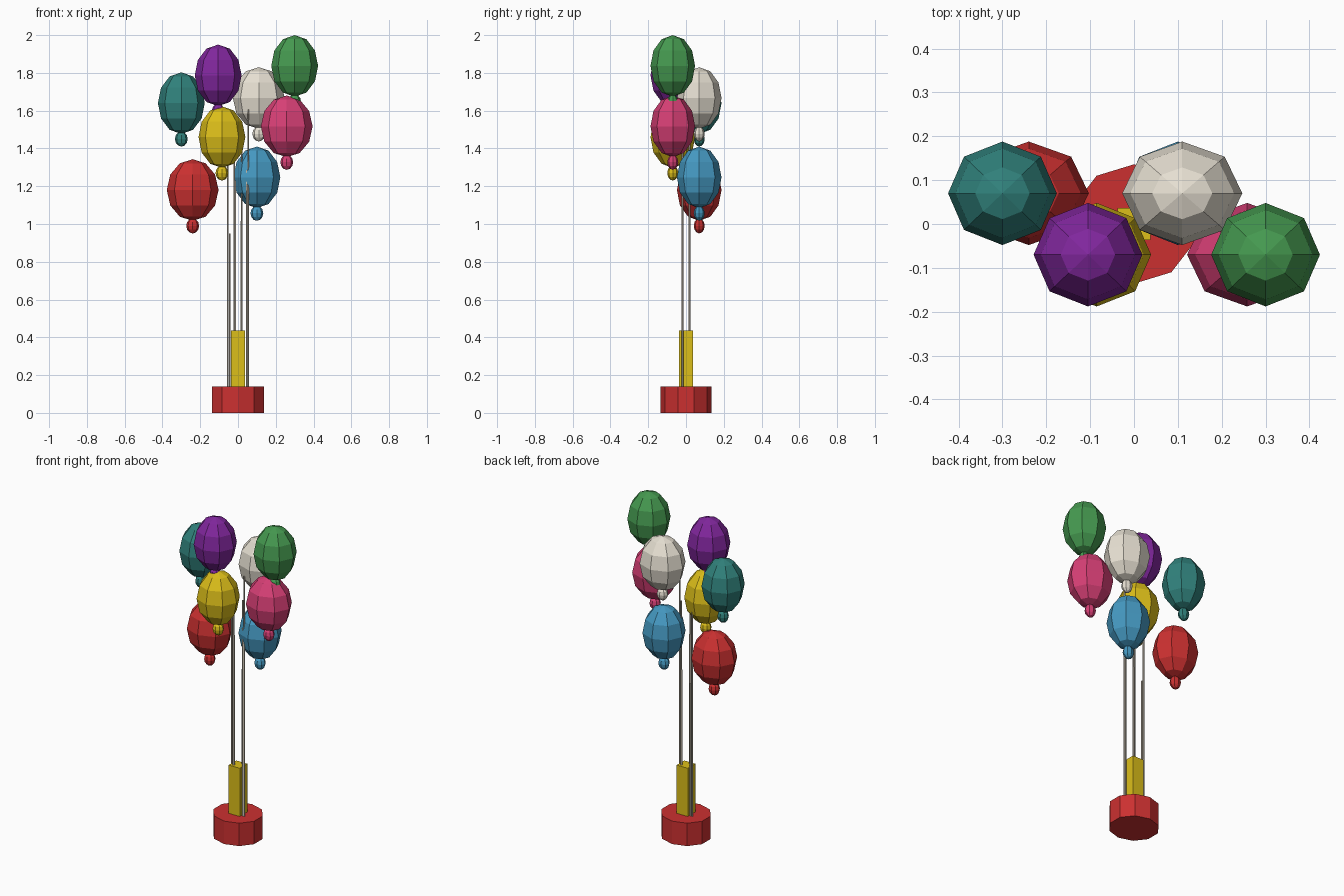
import bpy, math

if "Cube" in bpy.data.objects:
    bpy.data.objects.remove(bpy.data.objects["Cube"])


def material(name, rgb):
    m = bpy.data.materials.new(name)
    m.diffuse_color = (*rgb, 1)
    m.use_nodes = True
    m.node_tree.nodes["Principled BSDF"].inputs["Base Color"].default_value = m.diffuse_color
    return m


def finish(name, scale, mat):
    o = bpy.context.object
    o.name = name
    o.scale = scale
    o.data.materials.append(mat)
    bpy.ops.object.transform_apply(location=False, rotation=False, scale=True)
    return o


def ellipsoid(name, loc, scale, mat):
    bpy.ops.mesh.primitive_uv_sphere_add(segments=8, ring_count=6, radius=1, location=loc)
    return finish(name, scale, mat)


red = material("red", (0.60, 0.03, 0.03))
yellow = material("yellow", (0.72, 0.52, 0.01))
string_mat = material("string", (0.62, 0.56, 0.46))

# weighted base: ten-sided drum with a corner facing the back
bpy.ops.mesh.primitive_cylinder_add(vertices=10, radius=1, depth=1, location=(0, 0, 0.07))
finish("base", (0.145, 0.136, 0.14), red)

# square post standing through the base
bpy.ops.mesh.primitive_cube_add(size=1, location=(0, 0, 0.2175))
finish("post", (0.075, 0.073, 0.435), yellow)

# balloons: colour name, material, x, y, centre height
balloons = [
    ("red", red, -0.24, 0.07, 1.18),
    ("blue", material("blue", (0.06, 0.32, 0.54)), 0.10, 0.07, 1.247),
    ("yellow", yellow, -0.085, -0.07, 1.46),
    ("pink", material("pink", (0.68, 0.05, 0.18)), 0.258, -0.07, 1.517),
    ("teal", material("teal", (0.03, 0.22, 0.20)), -0.30, 0.07, 1.64),
    ("purple", material("purple", (0.22, 0.02, 0.34)), -0.105, -0.07, 1.787),
    ("white", material("cream", (0.80, 0.75, 0.65)), 0.11, 0.07, 1.667),
    ("green", material("green", (0.06, 0.32, 0.08)), 0.30, -0.07, 1.837),
]
for i, (name, mat, x, y, z) in enumerate(balloons):
    width = 0.137 if i % 3 == 0 else 0.124
    ellipsoid(name + "_balloon", (x, y, z), (width, 0.118, 0.163), mat)
    ellipsoid(name + "_knot", (x, y, z - 0.19), (0.034, 0.029, 0.04), mat)
    # upright string gathered around the post
    low, top = 0.12, z - 0.23
    bpy.ops.mesh.primitive_cylinder_add(vertices=6, radius=0.005, depth=top - low,
                                        location=(x * 0.18, y * 0.25, (low + top) / 2))
    finish(name + "_string", (1, 1, 1), string_mat)
